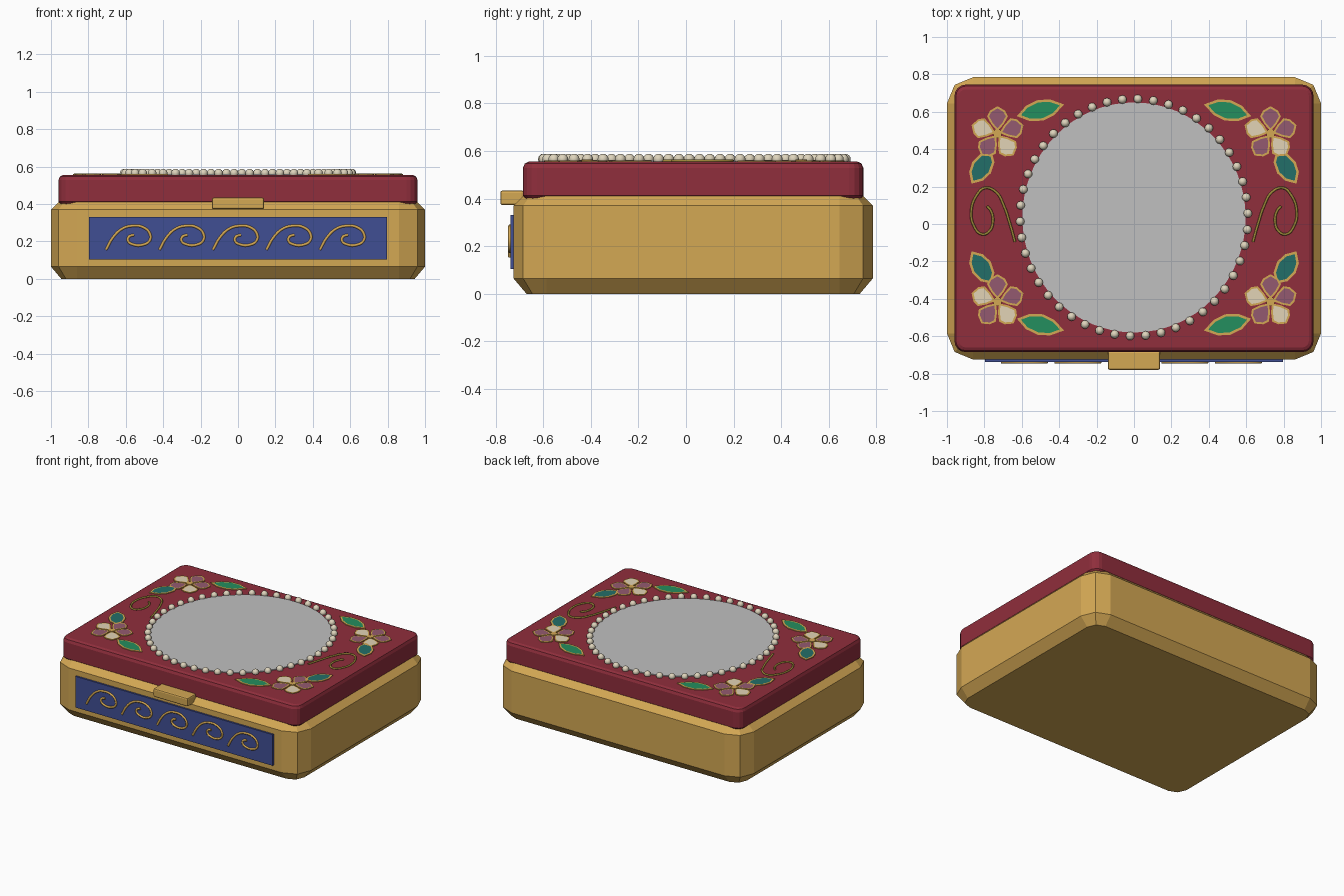
import bpy, bmesh, math
from mathutils import Vector, Matrix

if "Cube" in bpy.data.objects:
    bpy.data.objects.remove(bpy.data.objects["Cube"])

CY = 0.035       # decoration centre along y
LID_TOP = 0.555


def mat(name, r, g, b):
    def lin(c):
        c /= 255
        return c / 12.92 if c <= 0.04045 else ((c + 0.055) / 1.055) ** 2.4
    m = bpy.data.materials.new(name)
    m.diffuse_color = (lin(r), lin(g), lin(b), 1)
    m.use_nodes = True
    m.node_tree.nodes["Principled BSDF"].inputs["Base Color"].default_value = m.diffuse_color
    return m


GOLD = mat("gold", 212, 168, 84)
RED = mat("crimson", 144, 46, 60)
NAVY = mat("navy", 64, 78, 148)
GREY = mat("grey", 192, 192, 192)
PEARL = mat("pearl", 222, 212, 188)
CREAM = mat("cream", 226, 211, 182)
MAUVE = mat("mauve", 148, 90, 112)
GREEN = mat("green", 36, 142, 94)
TEAL = mat("teal", 34, 110, 104)
OLIVE = mat("olive_gold", 158, 138, 58)


def finish(bm, name, *mats):
    bmesh.ops.recalc_face_normals(bm, faces=bm.faces)
    me = bpy.data.meshes.new(name)
    bm.to_mesh(me)
    bm.free()
    for m in mats:
        me.materials.append(m)
    ob = bpy.data.objects.new(name, me)
    bpy.context.collection.objects.link(ob)
    return ob


def rounded_rect(hx, y0, y1, r, seg):
    """Outline of a rectangle with rounded corners."""
    corners = [(hx - r, y1 - r), (-hx + r, y1 - r), (-hx + r, y0 + r), (hx - r, y0 + r)]
    pts = []
    for k, (cx, cy) in enumerate(corners):
        for i in range(seg + 1):
            a = math.pi / 2 * (k + i / seg)
            pts.append((cx + r * math.cos(a), cy + r * math.sin(a)))
    return pts


def rounded_block(name, hx, y0, y1, r, seg, profile, m):
    """Stack of rounded outlines; profile holds (height, inset) pairs."""
    bm = bmesh.new()
    rings = []
    for z, d in profile:
        pts = rounded_rect(hx - d, y0 + d, y1 - d, r - d, seg)
        rings.append([bm.verts.new((x, y, z)) for x, y in pts])
    n = len(rings[0])
    for a, b in zip(rings, rings[1:]):
        for i in range(n):
            j = (i + 1) % n
            bm.faces.new((a[i], a[j], b[j], b[i]))
    bm.faces.new(rings[0])
    bm.faces.new(rings[-1])
    return finish(bm, name, m)


def bevel_box(name, lo, hi, bevel, m):
    lo, hi = Vector(lo), Vector(hi)
    bm = bmesh.new()
    bmesh.ops.create_cube(bm, size=1, matrix=Matrix.Translation((lo + hi) / 2)
                          @ Matrix.Diagonal((*(hi - lo), 1)))
    if bevel:
        bmesh.ops.bevel(bm, geom=bm.edges[:], offset=bevel, segments=2,
                        profile=0.5, affect='EDGES')
    return finish(bm, name, m)


def plate(name, outline, height, fill, border=None, rim=0.013):
    """Thin plate on the lid, optionally with a metal rim round the fill."""
    bm = bmesh.new()
    z0 = LID_TOP - 0.002
    low = [bm.verts.new((x, y, z0)) for x, y in outline]
    top = [bm.verts.new((x, y, LID_TOP + height)) for x, y in outline]
    n = len(low)
    for i in range(n):
        j = (i + 1) % n
        bm.faces.new((low[i], low[j], top[j], top[i]))
    bm.faces.new(low[::-1])
    face = bm.faces.new(top)
    bm.normal_update()
    if border:
        bmesh.ops.inset_region(bm, faces=[face], thickness=rim, use_even_offset=True)
        face.material_index = 1
        return finish(bm, name, border, fill)
    return finish(bm, name, fill)


def place(pts, cx, cy, angle, sx=1, sy=1):
    """Rotate, move and mirror an outline about the lid centre."""
    c, s = math.cos(angle), math.sin(angle)
    return [(sx * (cx + x * c - y * s), CY + sy * (cy + x * s + y * c)) for x, y in pts]


def mirror_shape(half):
    """Close a half outline (along, half width) across its own axis."""
    return half + [(x, -y) for x, y in half[::-1] if y]


def wire(name, pts, radius, m):
    cu = bpy.data.curves.new(name, 'CURVE')
    cu.dimensions = '3D'
    cu.bevel_depth = radius
    cu.bevel_resolution = 1
    cu.resolution_u = 5
    cu.use_fill_caps = True
    sp = cu.splines.new('BEZIER')
    sp.bezier_points.add(len(pts) - 1)
    for bp, p in zip(sp.bezier_points, pts):
        bp.co = p
        bp.handle_left_type = bp.handle_right_type = 'AUTO'
    cu.materials.append(m)
    ob = bpy.data.objects.new(name, cu)
    bpy.context.collection.objects.link(ob)


# Box body and lid
rounded_block("box_body", 1.0, -0.725, 0.785, 0.14, 2,
              [(0, 0.055), (0.065, 0), (0.37, 0), (0.42, 0.05)], GOLD)
rounded_block("lid", 0.96, -0.685, 0.745, 0.06, 4,
              [(0.4, 0.012), (0.412, 0), (0.528, 0), (0.547, 0.008), (LID_TOP, 0.025)], RED)

# Clasp and front panel
bevel_box("clasp", (-0.14, -0.78, 0.372), (0.14, -0.68, 0.434), 0.01, GOLD)
bevel_box("front_panel", (-0.797, -0.738, 0.103), (0.797, -0.71, 0.33), 0, NAVY)

# Scrolls on the front panel
SCROLL = [(0, .155), (.037, .22), (.086, .267), (.139, .283), (.198, .276), (.235, .241),
          (.233, .203), (.198, .182), (.15, .182), (.118, .203), (.123, .225), (.15, .235)]
for k in range(5):
    wire("front_scroll", [(-0.706 + 0.286 * k + x, -0.739, z) for x, z in SCROLL], 0.008, GOLD)

# Oval medallion
plate("medallion", [(0.597 * math.cos(a), CY + 0.615 * math.sin(a))
                    for a in (math.tau * i / 64 for i in range(64))], 0.006, GREY)

# Ring of pearls
bm = bmesh.new()
for i in range(46):
    a = math.pi / 2 - math.tau * (i + 0.25) / 46
    pos = (0.609 * math.cos(a), CY + 0.634 * math.sin(a), 0.565)
    bmesh.ops.create_uvsphere(bm, u_segments=12, v_segments=8, radius=0.023,
                              matrix=Matrix.Translation(pos))
for f in bm.faces:
    f.smooth = True
finish(bm, "pearl_ring", PEARL)

# Flowers and leaves in the four corners
PETAL = mirror_shape([(0.012, 0), (0.05, 0.033), (0.092, 0.056), (0.122, 0.04), (0.146, 0)])
LEAF = mirror_shape([(-0.13, 0), (-0.065, 0.043), (0.0, 0.057), (0.07, 0.042), (0.13, 0)])
SMALL_LEAF = mirror_shape([(-0.102, 0), (-0.055, 0.044), (0.0, 0.058), (0.06, 0.044), (0.102, 0)])
DISC = [(0.024 * math.cos(math.tau * i / 12), 0.024 * math.sin(math.tau * i / 12))
        for i in range(12)]
for sx in (-1, 1):
    for sy in (-1, 1):
        fx, fy = sx * 0.73, sy * 0.449
        for i in range(5):
            a = math.radians(90 + 72 * i)
            plate("petal", place(PETAL, fx, fy, a), 0.005, (MAUVE, CREAM)[i % 2], GOLD, 0.01)
        plate("flower_centre", place(DISC, fx, fy, 0), 0.009, GOLD)
        plate("long_leaf", place(LEAF, 0.5, 0.573, math.radians(-14), sx, sy),
              0.005, GREEN, GOLD)
        plate("short_leaf", place(SMALL_LEAF, 0.815, 0.267, math.radians(122), sx, sy),
              0.005, TEAL, GOLD)

# Curling vines at both sides of the lid
VINE = [(.636, -.096), (.663, 0), (.695, .096), (.738, .171), (.797, .193), (.84, .155),
        (.87, .07), (.856, -.01), (.813, -.055), (.772, -.037), (.754, .016), (.765, .07),
        (.786, .096)]
for s in (-1, 1):
    wire("lid_vine", [(s * x, y, LID_TOP + 0.003) for x, y in VINE], 0.007, OLIVE)
